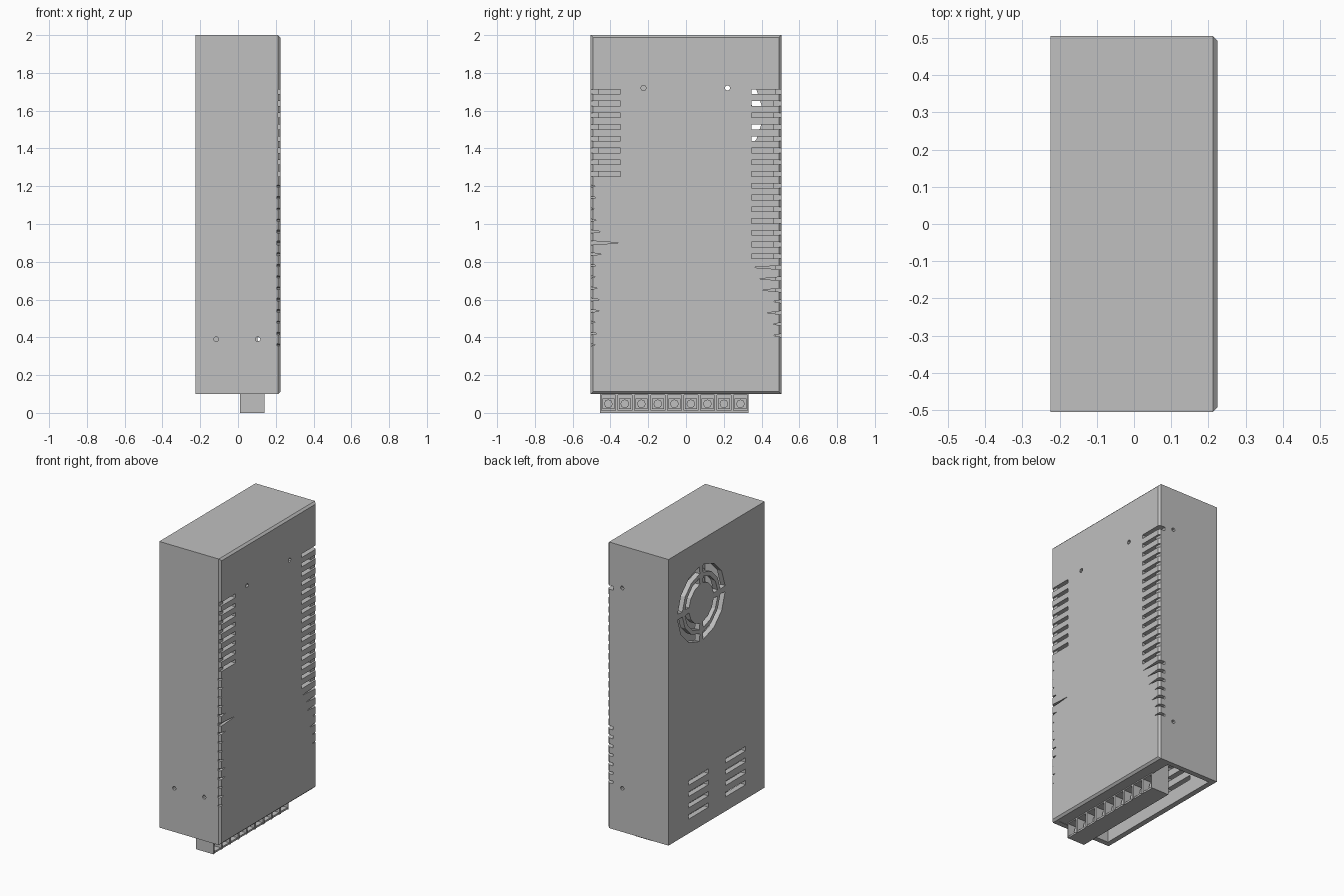
import bpy, bmesh
from math import cos, sin, pi, radians
from mathutils import Vector

cube = bpy.data.objects.get("Cube")
if cube:
    bpy.data.objects.remove(cube, do_unlink=True)

grey = bpy.data.materials.new("plain_grey")
grey.use_nodes = True
colour = (0.525, 0.525, 0.525, 1)
grey.diffuse_color = colour
grey.node_tree.nodes["Principled BSDF"].inputs["Base Color"].default_value = colour

X, Y, Z = 0, 1, 2


def prism(bm, pts, axis, a, b):
    """Extrude a 2D outline (the other two axes, in order) along an axis."""
    def vert(p, h):
        co = list(p)
        co.insert(axis, h)
        return bm.verts.new(co)
    low = [vert(p, a) for p in pts]
    high = [vert(p, b) for p in pts]
    bm.faces.new(low)
    bm.faces.new(high)
    for i in range(len(pts)):
        j = (i + 1) % len(pts)
        bm.faces.new((low[i], low[j], high[j], high[i]))


def box(bm, x, y, z):
    prism(bm, [(x[0], y[0]), (x[1], y[0]), (x[1], y[1]), (x[0], y[1])], Z, *z)


def disc(u, v, r, n=8):
    return [(u + r * cos(2 * pi * i / n), v + r * sin(2 * pi * i / n)) for i in range(n)]


def finish(name, bm):
    bmesh.ops.recalc_face_normals(bm, faces=bm.faces[:])
    mesh = bpy.data.meshes.new(name)
    bm.to_mesh(mesh)
    bm.free()
    mesh.materials.append(grey)
    obj = bpy.data.objects.new(name, mesh)
    bpy.context.collection.objects.link(obj)
    return obj


def cut(target, cutter):
    cutter.hide_render = True
    mod = target.modifiers.new("cut", 'BOOLEAN')
    mod.operation = 'DIFFERENCE'
    mod.solver = 'EXACT'
    mod.object = cutter
    bpy.context.view_layer.objects.active = target
    bpy.ops.object.modifier_apply(modifier=mod.name)
    bpy.data.objects.remove(cutter, do_unlink=True)


# Sheet metal case, with the cover side chamfered
W, D, BASE, TOP, T = 0.225, 0.505, 0.1, 2.0, 0.035
bm = bmesh.new()
box(bm, (-W, W), (-D, D), (BASE, TOP))
rim = [e for e in bm.edges if all(v.co.x > 0 for v in e.verts)]
bmesh.ops.bevel(bm, geom=rim, offset=0.013, segments=1, affect='EDGES')
case = finish("case", bm)

# Hollow inside, open underneath
bm = bmesh.new()
box(bm, (T - W, W - T), (T - D, D - T), (0, TOP - T))
cut(case, finish("cavity_cutter", bm))

bm = bmesh.new()
pitch, half = 0.0622, 0.0125
# Cooling slots along both edges of the cover
for side, count in ((-1, 8), (1, 15)):
    for i in range(count):
        z = 1.7 - i * pitch
        wrap = 0.18 if (side > 0 and i == 0) else 0.212
        outline = [(0.18, 0.347), (0.24, 0.347), (0.24, 0.53),
                   (wrap, 0.53), (wrap, 0.46), (0.18, 0.46)]
        prism(bm, [(x, side * y) for x, y in outline], Z, z - half, z + half)

# Narrow tapered slots lower down
for side, depth, tips in (
        (-1, 0.207, (0.48, 0.475, 0.485, 0.475, 0.45, 0.35, 0.45, 0.475, 0.48, 0.47, 0.455, 0.455, 0.48, 0.47, 0.48)),
        (1, 0.182, (0.35, 0.39, 0.4, 0.46, 0.43, 0.46, 0.46))):
    top = 1.2 if side < 0 else 0.77
    for i, tip in enumerate(tips):
        z = top - i * 0.06
        prism(bm, [(side * 0.53, z - half), (side * tip, z), (side * 0.53, z + half)],
              X, depth, 0.24)

# Fan grille: two rings of four arcs
for r0, r1 in ((0.13, 0.172), (0.2, 0.25)):
    for quarter in range(4):
        gap = 0.016 / r0
        angles = [quarter * pi / 2 + gap + (pi / 2 - 2 * gap) * k / 3 for k in range(4)]
        ring = [(r1, a) for a in angles] + [(r0, a) for a in reversed(angles)]
        prism(bm, [(0.16 + r * cos(a), 1.58 + r * sin(a)) for r, a in ring],
              X, -0.25, -0.18)

# Lower vents beside the terminals
for y in (-0.2, 0.19):
    for i in range(4):
        z = 0.21 + i * 0.075
        box(bm, (-0.25, -0.18), (y - 0.105, y + 0.105), (z - 0.015, z + 0.015))

# Screw holes
for y in (-0.225, 0.22):
    prism(bm, disc(y, 1.72, 0.014), X, 0.18, 0.25)
for x, z in ((-0.115, 0.39), (0.105, 0.39)):
    prism(bm, disc(x, z, 0.013), Y, -0.54, -0.46)
for z in (0.39, 1.72):
    prism(bm, disc(0.115, z, 0.013), Y, 0.46, 0.54)
cut(case, finish("slot_cutter", bm))

# Cover flange folded in under the case
bm = bmesh.new()
box(bm, (0.13, W - 0.02), (-0.48, 0.48), (BASE + 0.002, BASE + 0.02))
finish("cover_flange", bm)

# Terminal block with nine open bays
y0, y1, bays = -0.455, 0.332, 9
step = (y1 - y0) / bays
bm = bmesh.new()
box(bm, (0.01, 0.14), (y0, y1), (0.095, 0.2))
box(bm, (0.01, 0.07), (y0, y1), (0.0, 0.095))
box(bm, (0.07, 0.135), (y0, y1), (0.0, 0.012))
for i in range(bays + 1):
    y = y0 + i * step
    box(bm, (0.07, 0.14), (max(y0, y - 0.007), min(y1, y + 0.007)), (0.0, 0.095))
finish("terminal_block", bm)

# Terminal clamps and screws
bm = bmesh.new()
for i in range(bays):
    y = y0 + (i + 0.5) * step
    box(bm, (0.07, 0.085), (y - 0.032, y + 0.032), (0.02, 0.075))
    prism(bm, disc(y, 0.048, 0.023), X, 0.085, 0.105)
finish("terminal_screws", bm)
